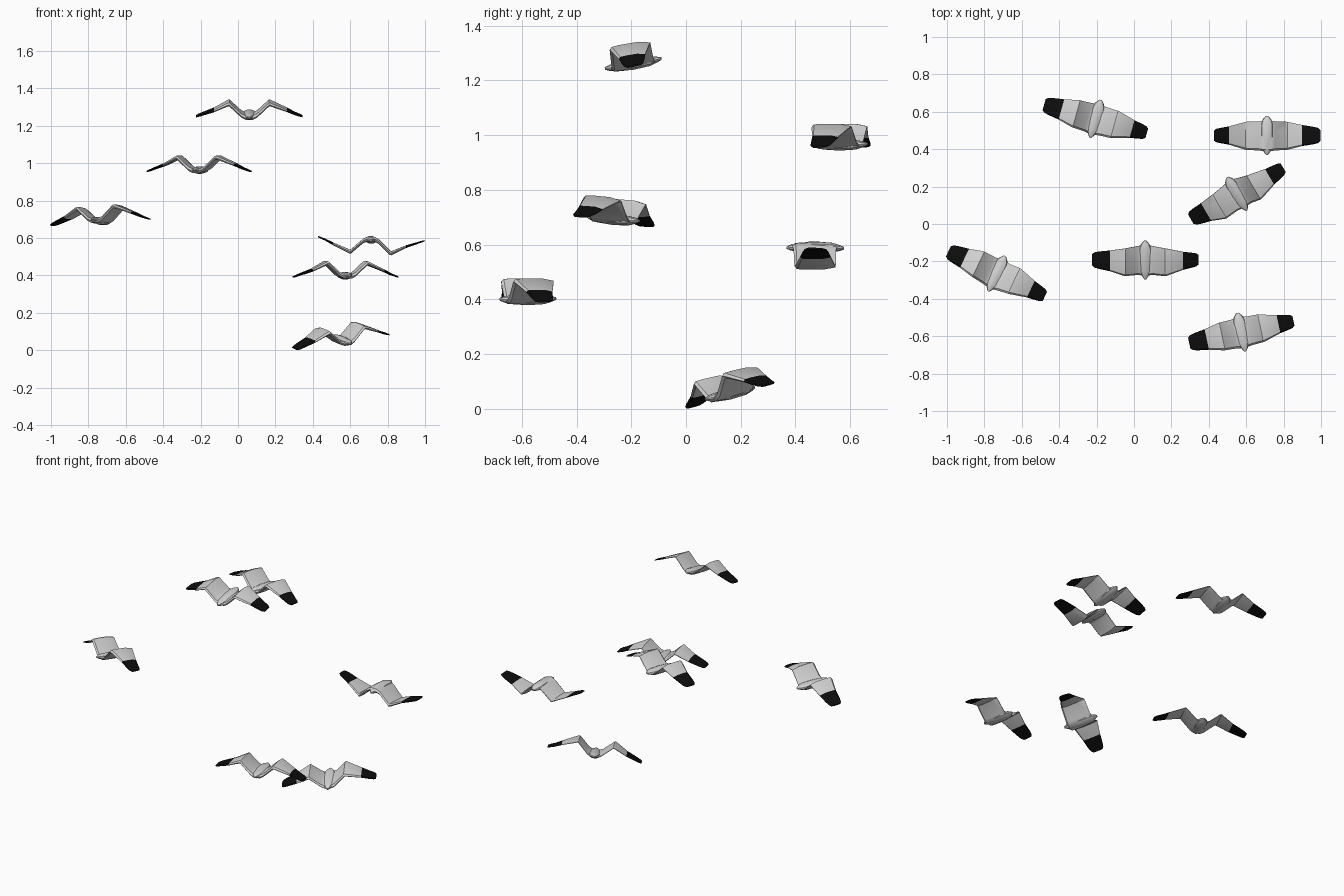
import bpy, bmesh, math
from mathutils import Vector, Euler

if "Cube" in bpy.data.objects:
    bpy.data.objects.remove(bpy.data.objects["Cube"])


def material(name, value):
    m = bpy.data.materials.new(name)
    m.diffuse_color = (value, value, value, 1)
    m.use_nodes = True
    m.node_tree.nodes["Principled BSDF"].inputs["Base Color"].default_value = m.diffuse_color
    return m


GREY = material("pale grey feathers", 0.64)
BLACK = material("black wing tips", 0.004)


def loft(bm, rings, black=lambda i: False):
    """Skin a list of equal-length point rings and cap both ends."""
    vs = [[bm.verts.new(p) for p in r] for r in rings]
    n = len(vs[0])
    for i in range(len(vs) - 1):
        for j in range(n):
            k = (j + 1) % n
            f = bm.faces.new((vs[i][j], vs[i][k], vs[i + 1][k], vs[i + 1][j]))
            f.material_index = int(black(i))
    for end, i in ((vs[0], 0), (vs[-1], len(vs) - 2)):
        bm.faces.new(end).material_index = int(black(i))


def wing_section(x, z, front, back, t):
    """Thin aerofoil: z is the top height, t the thickness."""
    c = back - front
    prof = ((0, -.55), (.06, -.1), (.3, 0), (.7, 0), (1, -.4),
            (1, -.6), (.7, -.85), (.3, -1), (.06, -.95))
    return [Vector((x, front + c * u, z + t * w)) for u, w in prof]


# half wing stations: x, top height, leading edge, trailing edge, thickness
HALF = [(.285, -.031, -.028, .028, .007), (.272, -.025, -.038, .038, .009),
        (.245, -.014, -.044, .044, .011), (.197, .008, -.052, .052, .015),
        (.112, .050, -.076, .073, .022), (.105, .050, -.077, .074, .024),
        (.042, -.008, -.080, .076, .025), (.020, -.018, -.084, .080, .026)]


def gull_mesh():
    bm = bmesh.new()
    # wings in one span; the left tip is slightly broader than the right
    span = []
    for x, z, a, b, t in HALF:
        w = 1.08 if x > .19 else 1
        dx = .008 if .19 < x < .2 else 0
        span.append((-x + dx, z, a * w, b * w, t))
    for x, z, a, b, t in reversed(HALF):
        w = .94 if x > .19 else 1
        span.append((x + (.006 if .19 < x < .2 else 0), z, a * w, b * w, t))
    last = len(span) - 2
    loft(bm, [wing_section(*s) for s in span],
         lambda i: i < 3 or i > last - 3)
    # spindle body with pointed head and tail
    body = [(-.105, .005, .005, -.026), (-.088, .017, .012, -.027),
            (-.06, .028, .017, -.028), (0, .034, .021, -.028),
            (.06, .034, .018, -.027), (.085, .024, .012, -.025),
            (.105, .007, .005, -.024)]
    loft(bm, [[Vector((w * math.cos(a), y, z + h * math.sin(a)))
               for a in (k * math.tau / 10 for k in range(10))]
              for y, w, h, z in body])
    bmesh.ops.recalc_face_normals(bm, faces=bm.faces)
    me = bpy.data.meshes.new("gull")
    bm.to_mesh(me)
    bm.free()
    me.materials.append(GREY)
    me.materials.append(BLACK)
    return me


# location, then pitch, roll and heading in degrees
FLOCK = [((.060, -.197, 1.288), (9.5, 0, 0)),
         ((-.206, .562, .993), (0, 0, -15.5)),
         ((-.735, -.263, .721), (-5, -3.5, -25)),
         ((.710, .473, .564), (0, 182.3, 0)),
         ((.574, -.578, .428), (0, 0, 12)),
         ((.550, .155, .083), (11, -8, 29))]

mesh = gull_mesh()
gulls = []
for i, (loc, rot) in enumerate(FLOCK):
    ob = bpy.data.objects.new(f"gull_{i + 1}", mesh.copy())
    ob.location = loc
    ob.rotation_euler = Euler([math.radians(r) for r in rot])
    bpy.context.collection.objects.link(ob)
    ob.select_set(True)
    gulls.append(ob)
bpy.context.view_layer.objects.active = gulls[0]
bpy.ops.object.shade_smooth_by_angle(angle=math.radians(30))

# rest the lowest point of the flock on z = 0
bpy.context.view_layer.update()
low = min((o.matrix_world @ v.co).z for o in gulls for v in o.data.vertices)
for o in gulls:
    o.location.z -= low
